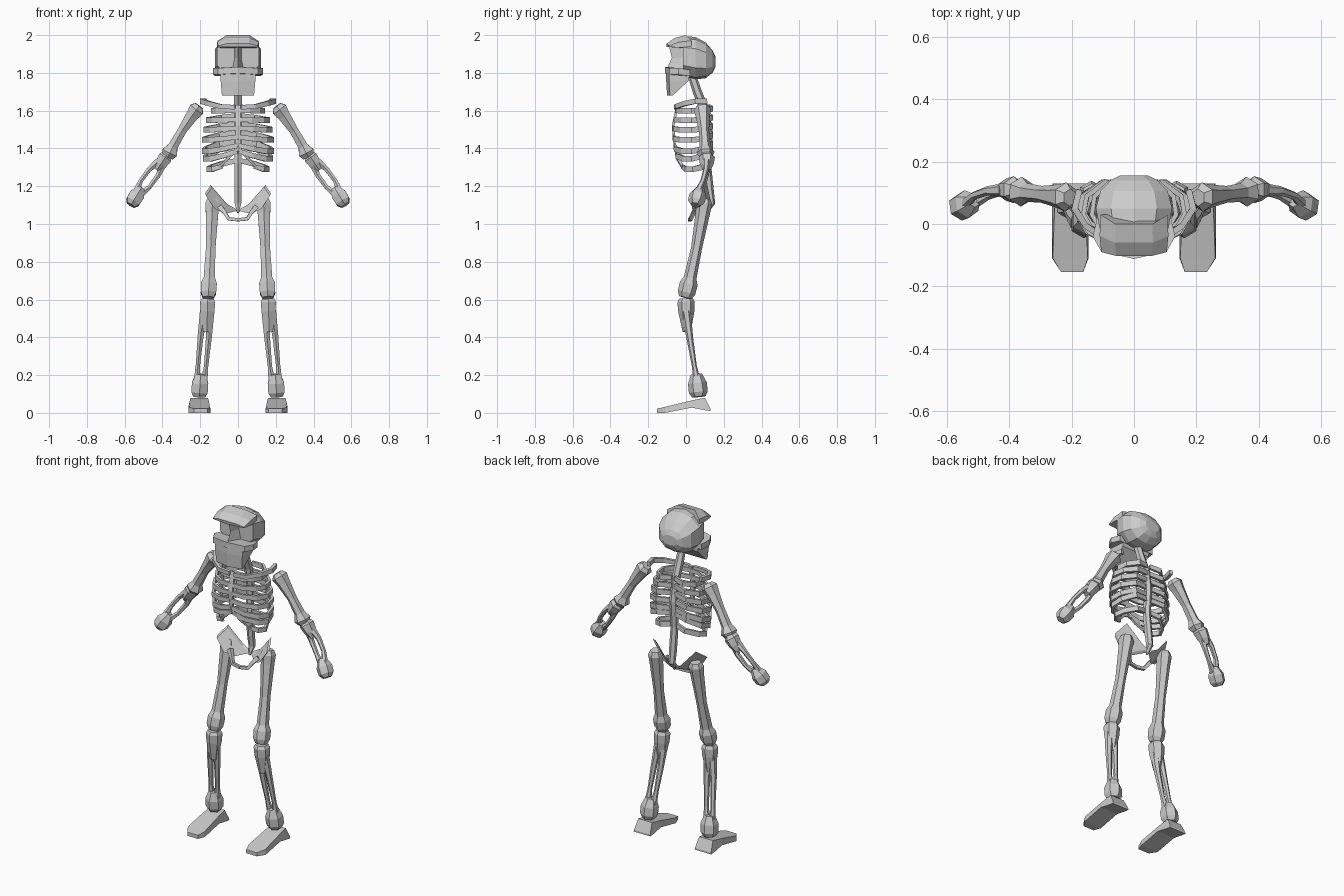
import bpy, bmesh, math
from mathutils import Vector


def loft(name, rings, mirror=False):
    """Skin equal-length rings of points, cap both ends, optionally mirror in x."""
    bm = bmesh.new()
    vs = [[bm.verts.new(p) for p in r] for r in rings]
    n = len(vs[0])
    for a, b in zip(vs, vs[1:]):
        for i in range(n):
            j = (i + 1) % n
            bm.faces.new((a[i], a[j], b[j], b[i]))
    bm.faces.new(vs[0])
    bm.faces.new(vs[-1])
    bmesh.ops.recalc_face_normals(bm, faces=bm.faces)
    me = bpy.data.meshes.new(name)
    bm.to_mesh(me)
    bm.free()
    ob = bpy.data.objects.new(name, me)
    bpy.context.collection.objects.link(ob)
    if mirror:
        m = ob.modifiers.new("mirror", 'MIRROR')
        m.use_mirror_merge = False
    return ob


def tube(name, pts, n=6, ref=(0, 1, 0), k=1.0, mirror=True):
    """Faceted tube through (x, y, z, radius); k stretches it along ref."""
    ref = Vector(ref)
    ps = [Vector(p[:3]) for p in pts]
    rings = []
    for i, p in enumerate(ps):
        t = (ps[min(i + 1, len(ps) - 1)] - ps[max(i - 1, 0)]).normalized()
        u = ref.cross(t).normalized()
        v = t.cross(u)
        r = pts[i][3]
        rings.append([p + u * r * math.cos(a) + v * r * k * math.sin(a)
                      for a in (2 * math.pi * (j + .5) / n for j in range(n))])
    return loft(name, rings, mirror)


def bone(name, a, b, profile, bow=(0, 0, 0)):
    """Knobbed bone from a to b; profile is (fraction, radius), bow bends the middle."""
    a, b, bow = Vector(a), Vector(b), Vector(bow)
    pts = [(*(a.lerp(b, f) + bow * 4 * f * (1 - f)), r) for f, r in profile]
    return tube(name, pts)


def oct_ring(y, z0, z1, w):
    c, h = (z0 + z1) / 2, (z1 - z0) / 2
    return [(w * sx, y, c + h * sz) for sx, sz in
            ((1, -.45), (1, .45), (.6, .88), (0, 1), (-.6, .88),
             (-1, .45), (-1, -.45), (-.6, -.9), (0, -1), (.6, -.9))]


def box_ring(y, z0, z1, w0, w1, cx=0):
    return [(cx - w0, y, z0), (cx + w0, y, z0), (cx + w1, y, z1), (cx - w1, y, z1)]


def plate(name, pts, off, mirror=False):
    off = Vector(off)
    return loft(name, [[Vector(p) - off for p in pts], [Vector(p) + off for p in pts]], mirror)


# Skull: braincase, overhanging brow, nose ridge, cheeks and jaw
loft("cranium", [oct_ring(-.015, 1.78, 1.995, .11), oct_ring(.05, 1.765, 1.99, .122),
                 oct_ring(.105, 1.772, 1.96, .108), oct_ring(.14, 1.80, 1.92, .075),
                 oct_ring(.155, 1.83, 1.89, .045)])


def brow_ring(y, z0, z1, w, drop):
    return [(-w, y + drop, z0), (0, y, z0), (w, y + drop, z0),
            (w, y + drop, z1 - drop), (w * .55, y, z1), (-w * .55, y, z1), (-w, y + drop, z1 - drop)]


loft("brow", [brow_ring(.0, 1.93, 2.0, .108, .03), brow_ring(-.06, 1.935, 1.985, .11, .022),
              brow_ring(-.102, 1.937, 1.955, .105, .012)])
loft("nose_ridge", [[(-.022, 0, 1.94), (.022, 0, 1.94), (0, -.09, 1.94)],
                    [(-.022, 0, 1.88), (.022, 0, 1.88), (0, -.075, 1.88)],
                    [(-.035, 0, 1.815), (.035, 0, 1.815), (0, -.105, 1.815)]])
plate("cheeks", [(-.118, .02, 1.80), (-.132, -.04, 1.808), (-.105, -.088, 1.808), (0, -.112, 1.815),
                 (.105, -.088, 1.808), (.132, -.04, 1.808), (.118, .02, 1.80)], (0, 0, .017))


def jaw_ring(z, w, yf, yb):
    return [(-w, yf + .015, z), (0, yf, z), (w, yf + .015, z), (w, yb, z), (-w, yb, z)]


loft("jaw", [jaw_ring(1.80, .092, -.105, .02), jaw_ring(1.76, .092, -.105, .015),
             jaw_ring(1.68, .085, -.10, -.07)])

# Spine, tapering to the tail, and breastbone
tube("spine", [(0, .03, 1.79, .022), (0, .06, 1.70, .024), (0, .10, 1.60, .024), (0, .12, 1.48, .023),
               (0, .11, 1.32, .022), (0, .125, 1.18, .022), (0, .135, 1.11, .02), (0, .11, 1.06, .006)],
     mirror=False)
tube("sternum", [(0, -.045, 1.63, .018), (0, -.068, 1.52, .02), (0, -.062, 1.43, .017),
                 (0, -.055, 1.385, .005)], n=4, k=.5, mirror=False)

# Ribs: flat bands from spine round to breastbone (z, half width, front y, side droop)
ribs = [(1.60, .135, -.050, .0), (1.553, .162, -.060, .003), (1.507, .176, -.066, .008),
        (1.46, .182, -.066, .015), (1.415, .182, -.060, .03), (1.385, .178, -.052, .04)]
for i, (z, w, yf, d) in enumerate(ribs):
    tube(f"rib_{i + 1}", [(.01, .12, z + .02, .010), (w * .55, .135, z + .01, .011), (w * .93, .09, z - d * .6, .011),
                          (w, .03, z - d, .011), (w * .82, yf + .04, z - d, .011),
                          (w * .45, yf + .005, z - d * .6, .010), (.005, yf, z, .009)],
         n=4, ref=(0, 0, 1), k=1.9)
tube("rib_floating", [(.01, .11, 1.335, .010), (.08, .125, 1.32, .011), (.14, .08, 1.30, .011),
                      (.158, .035, 1.29, .011), (.135, .0, 1.29, .010), (.085, -.02, 1.305, .008)],
     n=4, ref=(0, 0, 1), k=1.9)
tube("rib_margin", [(.004, -.055, 1.40, .010), (.05, -.045, 1.35, .011), (.10, -.018, 1.30, .009)], n=4)

# Collar bones
tube("collar_bone", [(.015, -.055, 1.618, .013), (.09, -.05, 1.622, .013), (.155, -.005, 1.638, .014),
                     (.19, .05, 1.65, .015), (.175, .11, 1.652, .014)], n=4, ref=(0, 0, 1), k=1.3)

# Pelvis: hip wings and lower arch
plate("hip_wing", [(.01, .125, 1.075), (.055, .125, 1.10), (.142, .105, 1.20), (.172, .045, 1.155),
                   (.125, .04, 1.085), (.07, .07, 1.06)], (.003, .008, .006), True)
tube("hip_arch", [(.095, .06, 1.09, .018), (.07, .04, 1.06, .014), (.05, .025, 1.028, .013),
                  (0, .02, 1.022, .012)], n=4)

# Arms: upper arm, paired forearm bones, wrist knob
bone("upper_arm", (.205, .085, 1.625), (.372, .105, 1.355),
     [(0, .028), (.07, .047), (.2, .038), (.5, .027), (.8, .030), (.92, .048), (1, .033)], (.008, 0, .004))
bone("elbow", (.37, .11, 1.375), (.43, .11, 1.285), [(0, .025), (.25, .043), (.65, .036), (1, .02)])
for name, s in (("forearm_outer", 1), ("forearm_inner", -1)):
    bone(name, (.408 + .012 * s, .108, 1.325 + .008 * s), (.534 + .010 * s, .06, 1.155 + .007 * s),
         [(0, .022), (.3, .015), (.65, .013), (1, .020)], (.014 * s, .015, .010 * s))
bone("wrist", (.512, .075, 1.19), (.568, .048, 1.10), [(0, .022), (.42, .046), (.8, .044), (1, .026)])

# Legs: thigh, knee, paired shin bones, ankle
bone("thigh", (.135, .10, 1.135), (.158, -.004, .61),
     [(0, .03), (.05, .043), (.15, .038), (.5, .029), (.8, .034), (.86, .048), (.95, .047), (1, .034)],
     (-.002, .008, 0))
bone("shin_top", (.16, 0, .605), (.165, .004, .43), [(0, .036), (.1, .046), (.38, .043), (1, .022)])
for name, s in (("shin_outer", 1), ("shin_inner", -1)):
    bone(name, (.163 + .016 * s, 0, .54), (.20 + .018 * s, .062, .15),
         [(0, .026), (.35, .018), (.75, .013), (1, .022)], (.006 * s, -.003, 0))
bone("ankle", (.198, .055, .205), (.205, .068, .085), [(0, .03), (.4, .05), (.8, .05), (1, .036)])

# Feet: wedge with flat toe and raised heel
loft("foot", [box_ring(.13, .01, .02, .056, .054, .205), box_ring(.10, .014, .08, .057, .046, .205),
              box_ring(.03, .028, .066, .058, .050, .205), box_ring(-.11, .0, .032, .058, .056, .204),
              box_ring(-.153, .0, .022, .036, .036, .198)], True)
